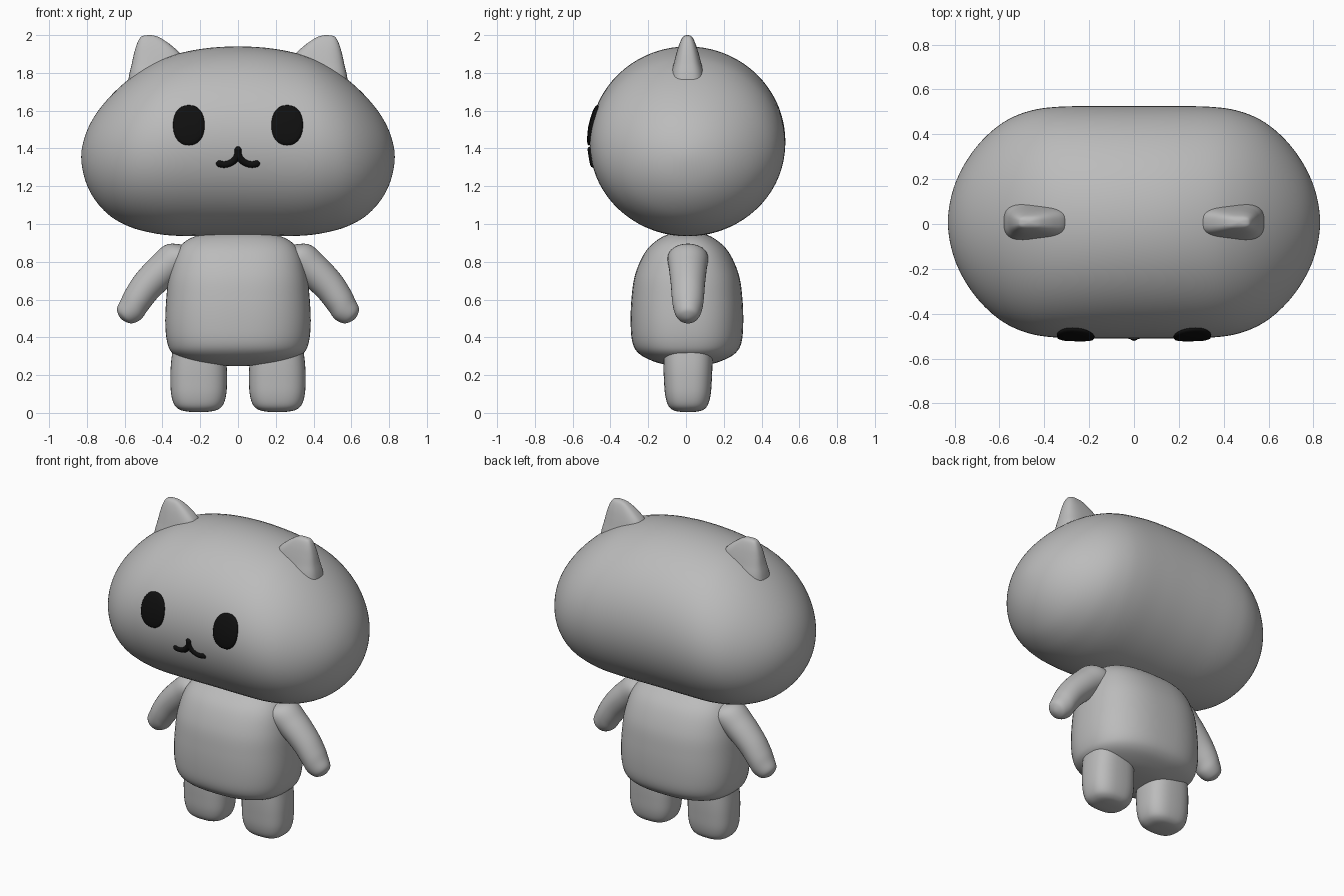
import bpy, bmesh
from math import sin, cos, pi
from mathutils import Vector
from mathutils.bvhtree import BVHTree

cube = bpy.data.objects.get("Cube")
if cube:
    bpy.data.objects.remove(cube)


def make_material(name, value):
    mat = bpy.data.materials.new(name)
    mat.use_nodes = True
    mat.diffuse_color = (value, value, value, 1)
    mat.node_tree.nodes["Principled BSDF"].inputs["Base Color"].default_value = (value, value, value, 1)
    return mat


GREY = make_material("soft grey", 0.5)
BLACK = make_material("face black", 0.005)
X, Y, Z = Vector((1, 0, 0)), Vector((0, 1, 0)), Vector((0, 0, 1))


def finish(name, bm, mat):
    bmesh.ops.remove_doubles(bm, verts=bm.verts, dist=1e-5)
    bmesh.ops.recalc_face_normals(bm, faces=bm.faces)
    mesh = bpy.data.meshes.new(name)
    bm.to_mesh(mesh)
    bm.free()
    mesh.materials.append(mat)
    mesh.shade_smooth()
    obj = bpy.data.objects.new(name, mesh)
    bpy.context.collection.objects.link(obj)
    return obj


def spline(p, q, r, s, t):
    return 0.5 * (2 * q + (r - p) * t + (2 * p - 5 * q + 4 * r - s) * t * t
                  + (3 * q - p - 3 * r + s) * t ** 3)


def rings(stations, steps):
    """Smooth (x, y, z, a, b) stations; zero-radius ends become round poles."""
    def beyond(end, near):
        return near[:3] + (-near[3], -near[4]) if end[3] == 0 else end
    pts = [beyond(stations[0], stations[1])] + stations + [beyond(stations[-1], stations[-2])]
    out = []
    for i in range(len(stations) - 1):
        for k in range(steps):
            out.append([spline(*c, k / steps) for c in zip(*pts[i:i + 4])])
    return out + [list(stations[-1])]


def loft(name, stations, u, v, power=2.0, sides=56, steps=6):
    """Skin superelliptic rings that span directions u and v."""
    bm = bmesh.new()
    loops = []
    for x, y, z, a, b in rings(stations, steps):
        loop = []
        for i in range(sides):
            c, s = cos(2 * pi * i / sides), sin(2 * pi * i / sides)
            c, s = [(abs(w) ** (2 / power)) * (1 if w > 0 else -1) for w in (c, s)]
            loop.append(bm.verts.new(Vector((x, y, z)) + u * c * a + v * s * b))
        loops.append(loop)
    for lo, hi in zip(loops, loops[1:]):
        for i in range(sides):
            j = (i + 1) % sides
            bm.faces.new((lo[i], lo[j], hi[j], hi[i]))
    for loop, st in ((loops[0], stations[0]), (loops[-1], stations[-1])):
        if st[3] > 0:
            bm.faces.new(loop)
    return finish(name, bm, GREY)


# Head: half profile of (x, bottom, top, depth), mirrored across the middle
half = [(0, .935, 1.94, .518), (.18, .935, 1.929, .518), (.35, .939, 1.893, .514),
        (.47, .956, 1.84, .495), (.58, .988, 1.765, .447), (.68, 1.045, 1.672, .362),
        (.76, 1.132, 1.57, .252), (.81, 1.235, 1.465, .133), (.83, 1.355, 1.355, 0)]
profile = [(-x, b, t, d) for x, b, t, d in half[:0:-1]] + half
head = loft("head", [(x, .008, (b + t) / 2, d, (t - b) / 2) for x, b, t, d in profile], Y, Z, 2, 72)

# Body: rounded, slightly boxy torso
loft("body", [(0, .005, z, a, b) for z, a, b in (
    (.248, 0, 0), (.255, .16, .11), (.278, .27, .19), (.315, .345, .255), (.37, .374, .288),
    (.47, .385, .298), (.6, .38, .294), (.73, .365, .275), (.85, .328, .222),
    (.92, .26, .15), (.955, .14, .07), (.965, 0, 0))], X, Y, 2.5)

tree = BVHTree.FromPolygons([v.co for v in head.data.vertices],
                            [p.vertices for p in head.data.polygons])


def on_face(x, z, lift):
    hit = tree.ray_cast(Vector((x, -2, z)), Y)
    return hit[0] + hit[1] * lift * (1 if hit[1].y < 0 else -1)


def eye(name, side):
    """Thin domed oval that follows the curve of the head."""
    bm = bmesh.new()
    sides, loops = 40, []
    for r, lift in ((0, .016), (.3, .016), (.6, .015), (.85, .014), (.97, .011), (1, .006), (1, -.01)):
        loops.append([])
        for i in range(sides):
            c, s = cos(2 * pi * i / sides), sin(2 * pi * i / sides)
            c, s = [abs(w) ** .9 * (1 if w > 0 else -1) for w in (c, s)]
            p = on_face(side * .26 + .083 * r * c, 1.522 + .105 * r * s, lift)
            loops[-1].append(bm.verts.new(p))
    for lo, hi in zip(loops, loops[1:]):
        for i in range(sides):
            j = (i + 1) % sides
            bm.faces.new((lo[i], lo[j], hi[j], hi[i]))
    return finish(name, bm, BLACK)


def mouth_half(name, side):
    """Round cord bent into one half of the smile."""
    curve = bpy.data.curves.new(name, "CURVE")
    curve.dimensions = "3D"
    curve.bevel_depth = .019
    curve.bevel_resolution = 4
    curve.use_fill_caps = True
    path = [(0, 1.392), (.003, 1.365), (.02, 1.337), (.048, 1.32), (.075, 1.315), (.098, 1.319)]
    line = curve.splines.new("BEZIER")
    line.bezier_points.add(len(path) - 1)
    for point, (x, z) in zip(line.bezier_points, path):
        point.co = on_face(side * x, z, -.006)
        point.handle_left_type = point.handle_right_type = "AUTO"
    curve.materials.append(BLACK)
    bpy.context.collection.objects.link(bpy.data.objects.new(name, curve))
    # Rounded ends of the cord
    for x, z in (path[0], path[-1]):
        bm = bmesh.new()
        bmesh.ops.create_uvsphere(bm, u_segments=16, v_segments=10, radius=.0192)
        bmesh.ops.translate(bm, verts=bm.verts, vec=on_face(side * x, z, -.006))
        finish("mouth_end", bm, BLACK)


for label, side in (("left", 1), ("right", -1)):
    # Arms: slanting down and out with rounded hands
    loft(label + "_arm", [(side * x, .01, z, a, b) for x, z, a, b in (
        (.2, .84, .06, .07), (.3, .826, .098, .106), (.39, .763, .092, .1), (.48, .675, .085, .09),
        (.535, .6, .08, .084), (.565, .55, .075, .075), (.596, .517, .06, .059),
        (.61, .503, .037, .037), (.617, .496, 0, 0))], Vector((side * .72, 0, .69)), Y, 2, 36)
    # Legs: short rounded stumps
    loft(label + "_leg", [(side * .208, .01, z, a, b) for z, a, b in (
        (.004, 0, 0), (.007, .06, .05), (.018, .102, .084), (.045, .13, .107), (.1, .146, .121),
        (.18, .15, .127), (.26, .147, .13), (.36, .135, .13))], X, Y, 2.7, 40)
    # Ears: upright wedges with soft peaks, flared where they meet the head
    loft(label + "_ear", [(side * (i + o) / 2, .008, z, (o - i) / 2, d) for z, i, o, d in (
        (1.7, .28, .59, .1), (1.79, .285, .576, .088), (1.85, .288, .562, .073),
        (1.9, .305, .551, .06), (1.945, .352, .538, .046), (1.98, .402, .522, .031),
        (1.995, .435, .505, .018), (2, .468, .468, 0))], X, Y, 3, 40)
    eye(label + "_eye", side)
    mouth_half(label + "_mouth_half", side)
